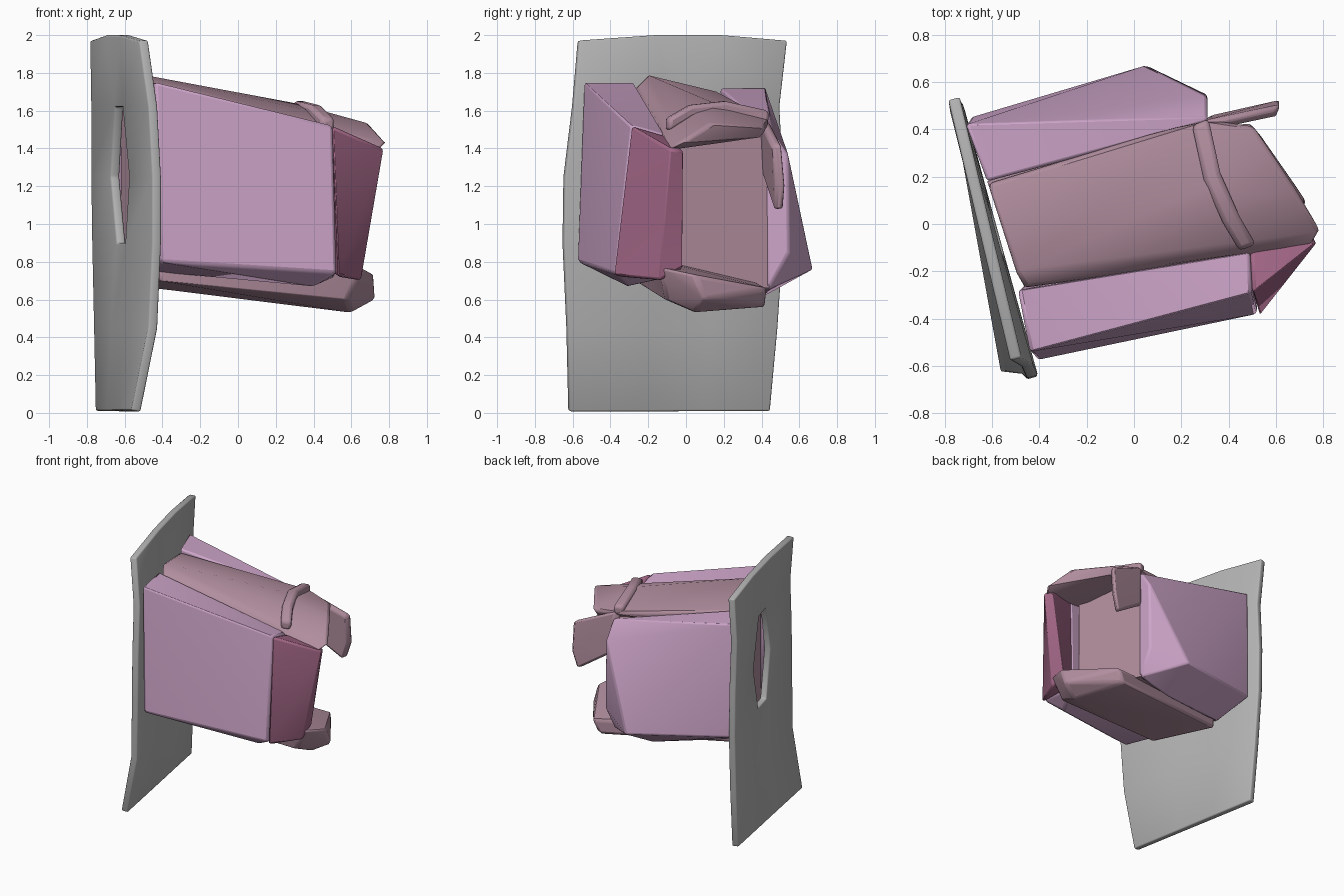
import bpy, bmesh
from mathutils import Vector

if "Cube" in bpy.data.objects:
    bpy.data.objects.remove(bpy.data.objects["Cube"])


def material(name, rgb):
    m = bpy.data.materials.new(name)
    m.diffuse_color = (*rgb, 1)
    m.use_nodes = True
    m.node_tree.nodes["Principled BSDF"].inputs["Base Color"].default_value = m.diffuse_color
    return m


PINK = material("pink", (0.62, 0.38, 0.59))
MAUVE = material("mauve", (0.44, 0.27, 0.34))
MAROON = material("maroon", (0.38, 0.14, 0.25))
GREY = material("grey", (0.45, 0.45, 0.45))


def finish(name, bm, mat=None, bevel=0.015, thick=0):
    me = bpy.data.meshes.new(name)
    bm.to_mesh(me)
    bm.free()
    ob = bpy.data.objects.new(name, me)
    bpy.context.collection.objects.link(ob)
    if mat:
        me.materials.append(mat)
    if thick:
        s = ob.modifiers.new("thickness", 'SOLIDIFY')
        s.thickness, s.offset = thick, 0
    if bevel:
        b = ob.modifiers.new("soft_edges", 'BEVEL')
        b.width, b.segments, b.limit_method = bevel, 2, 'ANGLE'
    bpy.ops.object.select_all(action='DESELECT')
    ob.select_set(True)
    bpy.context.view_layer.objects.active = ob
    bpy.ops.object.shade_smooth_by_angle()
    return ob


def hull(name, pts, mat, bevel=0.015):
    """Faceted solid wrapped around a few corner points."""
    bm = bmesh.new()
    for p in pts:
        bm.verts.new(p)
    r = bmesh.ops.convex_hull(bm, input=bm.verts[:])
    junk = {v for v in r["geom_interior"] + r["geom_unused"]
            if isinstance(v, bmesh.types.BMVert)}
    bmesh.ops.delete(bm, geom=list(junk), context='VERTS')
    bmesh.ops.dissolve_limit(bm, angle_limit=0.05, verts=bm.verts[:], edges=bm.edges[:])
    bmesh.ops.recalc_face_normals(bm, faces=bm.faces[:])
    return finish(name, bm, mat, bevel)


# Warped back panel with a window: z, left end (x, y), right end (x, y)
rows = [(0.01, (-0.73, 0.44), (-0.54, -0.62)),
        (0.45, (-0.74, 0.48), (-0.45, -0.63)),
        (0.9, (-0.75, 0.51), (-0.43, -0.65)),
        (1.25, (-0.755, 0.51), (-0.43, -0.645)),
        (1.62, (-0.755, 0.49), (-0.45, -0.60)),
        (1.97, (-0.76, 0.53), (-0.50, -0.57))]
cols = [0, 0.32, 0.62, 1]
bm = bmesh.new()
grid = []
for i, (z, a, b) in enumerate(rows):
    line = []
    for j, t in enumerate(cols):
        if i in (2, 4) and j in (1, 2):
            t = 0.48 + (j - 1.5) * 0.14
        p = Vector((*a, z)).lerp(Vector((*b, z)), t)
        if i == 5 and j in (1, 2):
            p.z = 2.0
        line.append(bm.verts.new(p))
    grid.append(line)
for i in range(len(rows) - 1):
    for j in range(3):
        if j == 1 and i in (2, 3):
            continue
        bm.faces.new((grid[i][j], grid[i][j + 1], grid[i + 1][j + 1], grid[i + 1][j]))
finish("back_panel", bm, GREY, 0.01, 0.05)

# Inner block
hull("core", [(-0.62, 0.18, 0.75), (-0.62, 0.18, 1.66), (-0.47, -0.25, 0.78),
              (-0.47, -0.25, 1.7), (0.3, 0.44, 0.66), (0.3, 0.44, 1.5),
              (0.43, -0.1, 0.72), (0.43, -0.1, 1.48)], MAUVE, 0)

# Side cushions
hull("front_side", [(-0.41, -0.575, 0.80), (-0.44, -0.54, 1.75), (-0.49, -0.28, 1.75),
                    (-0.46, -0.25, 0.75), (0.5, -0.29, 1.52), (0.52, -0.38, 0.74),
                    (0.49, -0.12, 1.48), (0.51, -0.08, 0.72), (0.4, -0.31, 0.67)], PINK)
hull("rear_side", [(-0.62, 0.18, 1.72), (0.31, 0.43, 1.5), (-0.71, 0.42, 1.72),
                   (0.31, 0.45, 1.5), (0.31, 0.54, 1.37), (0.05, 0.67, 0.76),
                   (0.31, 0.545, 0.85), (-0.69, 0.45, 0.85), (-0.6, 0.2, 0.72),
                   (0.0, 0.4, 0.61), (0.31, 0.43, 0.65)], PINK)

# Angled end flap on the front side
hull("end_flap", [(0.5, -0.29, 1.52), (0.53, -0.385, 0.72), (0.77, -0.08, 1.40),
                  (0.65, -0.14, 0.70), (0.49, -0.12, 1.47), (0.5, -0.09, 0.74),
                  (0.74, -0.015, 1.39), (0.64, -0.02, 0.76)], MAROON)

# Top and bottom covers
hull("top_cover", [(-0.62, 0.17, 1.70), (-0.5, -0.2, 1.79), (-0.46, -0.27, 1.72),
                   (-0.46, -0.26, 1.58), (-0.6, 0.17, 1.55), (0.5, 0.42, 1.51),
                   (0.7, 0.12, 1.53), (0.79, -0.03, 1.43), (0.75, -0.1, 1.39),
                   (0.48, 0.4, 1.46), (0.3, 0.45, 1.55), (0.3, 0.15, 1.64),
                   (0.35, -0.14, 1.52)], MAUVE, 0.02)
hull("bottom_cover", [(0.65, -0.14, 0.77), (0.5, -0.12, 0.8), (0.72, 0.05, 0.73),
                      (0.73, 0.1, 0.6), (0.5, 0.43, 0.66), (0.45, 0.42, 0.56),
                      (0.6, 0.05, 0.53), (0.58, -0.11, 0.60), (-0.42, -0.27, 0.79),
                      (-0.42, -0.27, 0.7), (-0.6, 0.18, 0.8), (-0.6, 0.18, 0.68)],
     MAUVE, 0.02)

# Raised strap across the top
path = [(0.28, 0.43, 1.57), (0.33, 0.2, 1.62), (0.41, 0.02, 1.60), (0.48, -0.1, 1.53)]
bm = bmesh.new()
rings = [[bm.verts.new((x + dx, y + dx * 0.4, z + dz))
          for dx, dz in ((-0.035, -0.04), (0.035, -0.04), (0.035, 0.03), (-0.035, 0.03))]
         for x, y, z in path]
for a, b in zip(rings, rings[1:]):
    for k in range(4):
        bm.faces.new((a[k], a[(k + 1) % 4], b[(k + 1) % 4], b[k]))
bm.faces.new(rings[0])
bm.faces.new(rings[-1])
bmesh.ops.recalc_face_normals(bm, faces=bm.faces[:])
finish("top_strap", bm, MAUVE, 0.02)

# Small rear flap beside the opening
flap = [(0.28, 0.41, 1.56), (0.3, 0.43, 1.25), (0.61, 0.48, 1.42), (0.61, 0.5, 1.2),
        (0.57, 0.49, 1.07)]
hull("rear_flap", [(x + s * 0.01, y + s * 0.025, z) for x, y, z in flap for s in (-1, 1)],
     MAUVE, 0.02)
